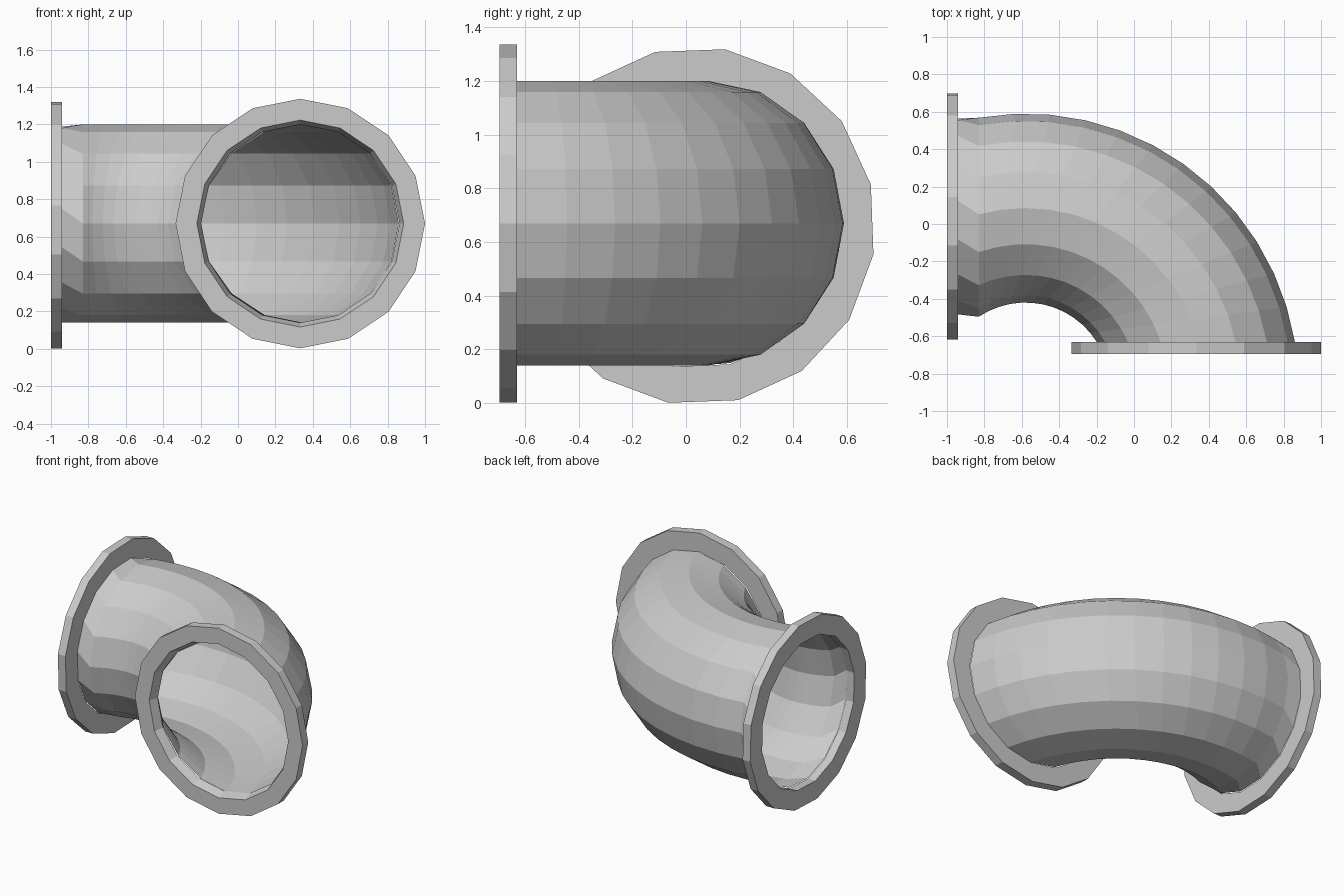
import bpy
from math import sin, cos, pi, asin, radians

if "Cube" in bpy.data.objects:
    bpy.data.objects.remove(bpy.data.objects["Cube"])

N = 16                       # sides of every ring
TWIST = radians(-9.1)        # rotation of the left flange
CX, CY = -0.58, -0.87        # centre of the bend
ANG = [2 * pi * k / N for k in range(N)]


def on_x(x, cy, cz, r, twist=0):
    return [(x, cy + r * cos(a + twist), cz + r * sin(a + twist)) for a in ANG]


def on_y(y, cx, cz, r):
    return [(cx + r * cos(a), y, cz + r * sin(a)) for a in ANG]


def loft(name, rings, closed=False):
    """Join successive rings with quads."""
    verts = [v for ring in rings for v in ring]
    count = len(rings)
    faces = []
    for i in range(count if closed else count - 1):
        j = (i + 1) % count
        for k in range(N):
            m = (k + 1) % N
            faces.append((i * N + k, i * N + m, j * N + m, j * N + k))
    mesh = bpy.data.meshes.new(name)
    mesh.from_pydata(verts, [], faces)
    obj = bpy.data.objects.new(name, mesh)
    bpy.context.collection.objects.link(obj)
    return obj


# Elbow pipe: an arc trimmed square to each flange, plus a twisted collar
STEPS = 12
rings = []
for i in range(STEPS + 1):
    ring = []
    for a in ANG:
        r = 0.955 + 0.505 * cos(a)
        start = asin(0.24 / r)
        end = pi / 2 + asin(0.25 / r)
        t = start + (end - start) * i / STEPS
        ring.append((CX + r * cos(t), CY + r * sin(t), 0.67 + 0.53 * sin(a)))
    rings.append(ring)
rings.append(on_x(-0.94, 0.04, 0.665, 0.53, TWIST))
loft("elbow_pipe", rings)

# Front flange with a slightly flared bore
loft("front_flange", [on_y(y, 0.333, 0.67, r) for y, r in
                      ((-0.63, 0.53), (-0.63, 0.667), (-0.695, 0.667), (-0.695, 0.553))], True)

# Left flange
loft("left_flange", [on_x(x, 0.04, 0.66, r, TWIST) for x, r in
                     ((-1.0, 0.53), (-1.0, 0.667), (-0.94, 0.667), (-0.94, 0.53))], True)
